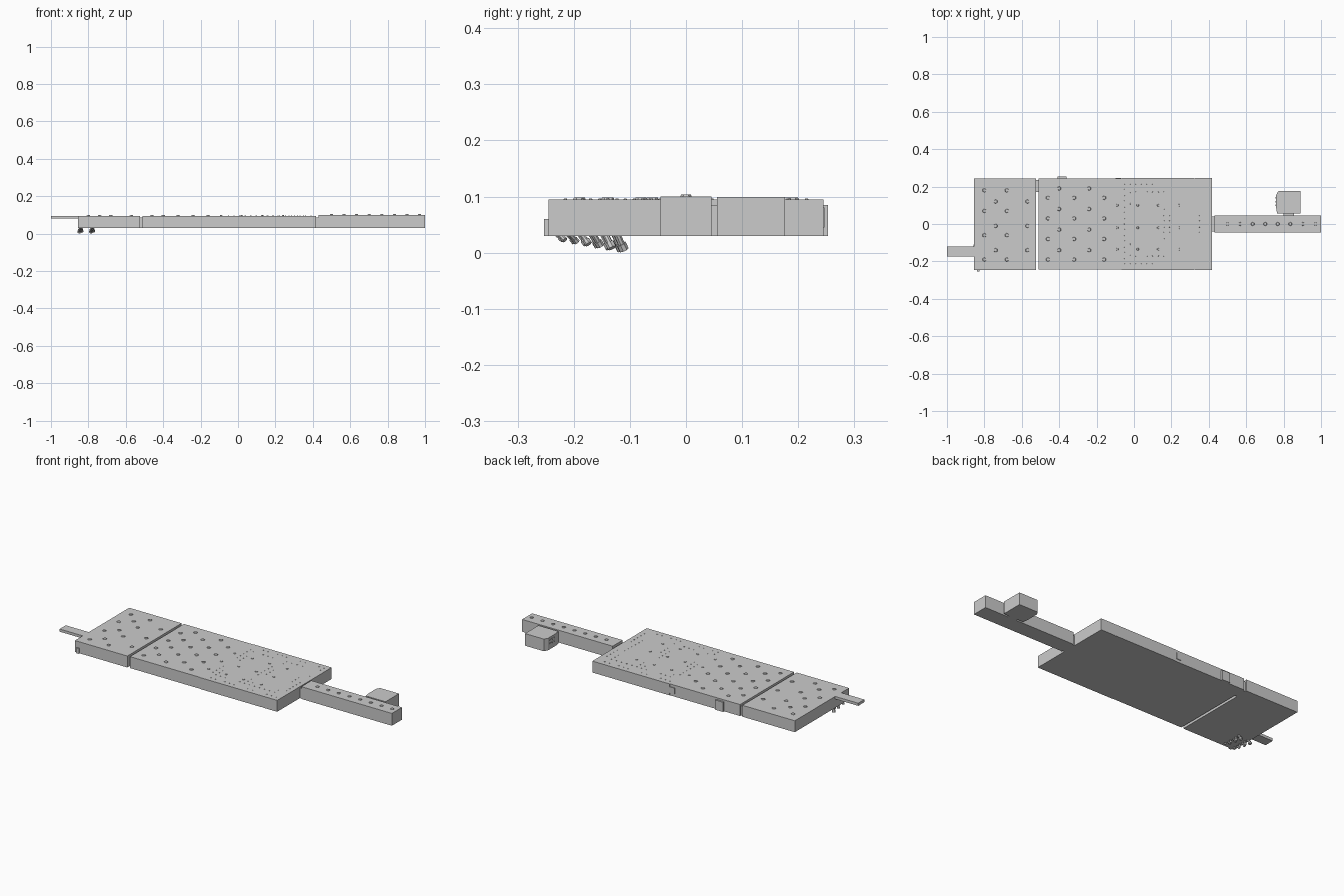
import bpy, bmesh, math
from mathutils import Matrix, Vector

if "Cube" in bpy.data.objects:
    bpy.data.objects.remove(bpy.data.objects["Cube"])


def finish(name, bm):
    bmesh.ops.recalc_face_normals(bm, faces=bm.faces)
    me = bpy.data.meshes.new(name)
    bm.to_mesh(me)
    bm.free()
    ob = bpy.data.objects.new(name, me)
    bpy.context.collection.objects.link(ob)
    return ob


def box(name, x0, x1, y0, y1, z0, z1):
    bm = bmesh.new()
    m = Matrix.Translation(((x0 + x1) / 2, (y0 + y1) / 2, (z0 + z1) / 2))
    bmesh.ops.create_cube(bm, size=1, matrix=m @ Matrix.Diagonal((x1 - x0, y1 - y0, z1 - z0, 1)))
    return finish(name, bm)


def studs(name, points, radius, height, z, sides=6):
    bm = bmesh.new()
    for x, y in points:
        bmesh.ops.create_cone(bm, cap_ends=True, segments=sides, radius1=radius,
                              radius2=radius * 0.85, depth=height,
                              matrix=Matrix.Translation((x, y, z + height / 2)))
    return finish(name, bm)


def prism(name, outline, z0, z1):
    bm = bmesh.new()
    face = bm.faces.new([bm.verts.new((x, y, z0)) for x, y in outline])
    out = bmesh.ops.extrude_face_region(bm, geom=[face])
    top = [v for v in out["geom"] if isinstance(v, bmesh.types.BMVert)]
    bmesh.ops.translate(bm, verts=top, vec=(0, 0, z1 - z0))
    return finish(name, bm)


B, T = 0.03, 0.095

# Main slabs, separated by a narrow slot
box("left_slab", -0.855, -0.525, -0.245, 0.243, B, T)
box("main_slab", -0.51, 0.418, -0.243, 0.243, B, T)
box("slot_hinge", -0.53, -0.505, 0.17, 0.235, B, 0.085)

# Slightly raised side panels
for side, y in (("front", -0.243), ("back", 0.243)):
    for i, (x0, x1) in enumerate(((-0.068, 0.322), (0.327, 0.418))):
        box(f"{side}_panel_{i}", x0, x1, y - 0.002, y + 0.002, B, T)
box("back_block", -0.41, -0.36, 0.24, 0.253, B, 0.085)
box("back_small_block", -0.10, -0.07, 0.24, 0.247, 0.045, 0.08)
box("front_small_block", -0.84, -0.825, -0.253, -0.24, B, 0.06)

# Left tongue and right arm
box("left_tongue", -1.0, -0.85, -0.175, -0.12, 0.08, T)
box("arm", 0.43, 1.0, -0.045, 0.045, B, 0.1)
box("arm_joint", 0.41, 0.435, -0.04, 0.04, B, 0.085)

# Box beside the arm
prism("side_box", [(0.765, 0.055), (0.89, 0.055), (0.89, 0.176), (0.772, 0.176),
                   (0.76, 0.155), (0.76, 0.085)], B, 0.099)
box("side_box_joint", 0.80, 0.855, 0.04, 0.06, B, 0.085)
bm = bmesh.new()
for y in (0.1, 0.12, 0.14):
    for z in (0.065, 0.085):
        bmesh.ops.create_cone(bm, cap_ends=True, segments=6, radius1=0.004, radius2=0.004,
                              depth=0.006, matrix=Matrix.Translation((0.759, y, z))
                              @ Matrix.Rotation(math.pi / 2, 4, 'Y'))
finish("side_box_rivets", bm)

# Large studs on the top, staggered in columns
left = [(x, y + (0.03 if i % 2 else -0.02))
        for i, x in enumerate((-0.8, -0.74, -0.68, -0.57)) for y in (-0.17, -0.04, 0.09, 0.2)
        if y + 0.03 * (i % 2) < 0.22]
main = [(x, y + (0.025 if i % 2 else -0.025))
        for i, x in enumerate((-0.46, -0.4, -0.32, -0.24, -0.16)) for y in (-0.165, -0.055, 0.055, 0.165)]
studs("left_slab_studs", left, 0.011, 0.0035, T)
studs("main_slab_studs", main, 0.011, 0.0035, T)
studs("right_studs", [(x, y) for x in (-0.09, 0.02, 0.13, 0.24)
                      for y in (-0.135, -0.02, 0.1)], 0.007, 0.003, T)
studs("arm_studs", [(0.5 + 0.0672 * i, 0) for i in range(8)], 0.01, 0.004, 0.1)

# Dotted rows of tiny pins around rectangular fields
pins = []
for x0, x1, y0, y1 in ((-0.05, 0.39, -0.215, 0.215), (-0.02, 0.16, -0.17, 0.17),
                       (0.19, 0.35, -0.17, 0.17)):
    nx, ny = round((x1 - x0) / 0.03), round((y1 - y0) / 0.03)
    pins += [(x0 + (x1 - x0) * i / nx, y) for i in range(nx + 1) for y in (y0, y1)]
    pins += [(x, y0 + (y1 - y0) * j / ny) for j in range(1, ny) for x in (x0, x1)]
studs("tiny_pins", pins, 0.003, 0.001, T)

# Tilted nozzles hanging below the left end, growing toward the middle
for j, x in enumerate((-0.842, -0.78)):
    bm = bmesh.new()
    for i in range(6):
        y = -0.226 + 0.021 * i + 0.004 * j
        r = 0.005 + 0.0008 * i
        start = Vector((x, y - 0.006, 0.033))
        end = Vector((x + 0.008 * (-1) ** i, y + 0.006, 0.023 - 0.0034 * i))
        axis = end - start
        rot = axis.to_track_quat('Z', 'Y').to_matrix().to_4x4()
        for t, rad, length in ((0.5, r * 0.7, axis.length), (0.85, r, axis.length * 0.4)):
            bmesh.ops.create_cone(bm, cap_ends=True, segments=8, radius1=rad, radius2=rad,
                                  depth=length, matrix=Matrix.Translation(start + axis * t) @ rot)
    for v in bm.verts:
        v.co.z = max(v.co.z, 0.0)
    finish(f"nozzle_row_{j}", bm)
